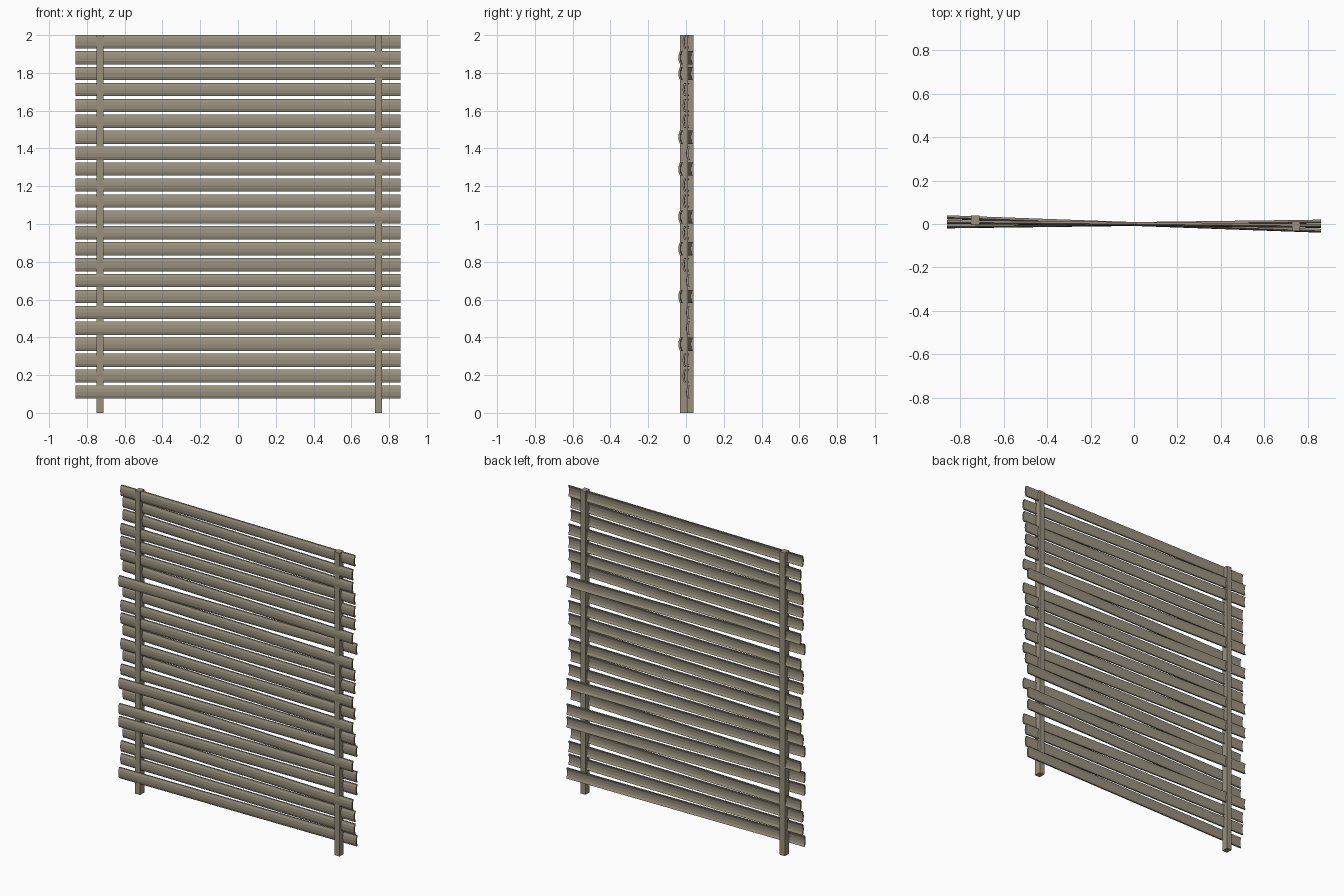
import bpy, bmesh, math

if "Cube" in bpy.data.objects:
    bpy.data.objects.remove(bpy.data.objects["Cube"])

wood = bpy.data.materials.new("weathered_wood")
wood.diffuse_color = (0.32, 0.285, 0.21, 1)
wood.use_nodes = True
wood.node_tree.nodes["Principled BSDF"].inputs["Base Color"].default_value = wood.diffuse_color

HALF, PITCH, TOP = 0.86, 0.0843, 1.965


def finish(bm, name, loc, angle=0.0):
    bmesh.ops.recalc_face_normals(bm, faces=bm.faces)
    me = bpy.data.meshes.new(name)
    bm.to_mesh(me)
    bm.free()
    me.materials.append(wood)
    ob = bpy.data.objects.new(name, me)
    ob.location = loc
    ob.rotation_euler.z = angle
    bpy.context.collection.objects.link(ob)
    return ob


def slat(i, end_y):
    # bowed plank cross-section (y, z), convex to the front, extruded along x
    front = [(-0.001, -0.035), (-0.0072, -0.019), (-0.009, 0),
             (-0.0072, 0.019), (-0.001, 0.035)]
    profile = front + [(y + 0.01, z) for y, z in reversed(front)]
    bm = bmesh.new()
    a = [bm.verts.new((-HALF, y, z)) for y, z in profile]
    b = [bm.verts.new((HALF, y, z)) for y, z in profile]
    n = len(profile)
    for k in range(n):
        j = (k + 1) % n
        bm.faces.new((a[k], a[j], b[j], b[k]))
    bm.faces.new(a)
    bm.faces.new(b)
    finish(bm, f"slat_{i + 1:02d}", (0, 0, TOP - PITCH * i),
           math.atan2(end_y, HALF))


def post(name, x, y):
    bm = bmesh.new()
    bmesh.ops.create_cube(bm, size=1)
    bmesh.ops.scale(bm, vec=(0.037, 0.044, 2.0), verts=bm.verts)
    finish(bm, name, (x, y, 1.0))


# horizontal slats, each slightly turned: steep, slight, or the opposite way
steep = {1, 2, 6, 8, 11, 13, 16, 19}
opposite = {7, 15, 17, 18, 22}
for i in range(23):
    slat(i, -0.031 if i in steep else 0.011 if i in opposite else -0.009)

# upright posts
post("left_post", -0.73, 0.017)
post("right_post", 0.745, -0.011)
